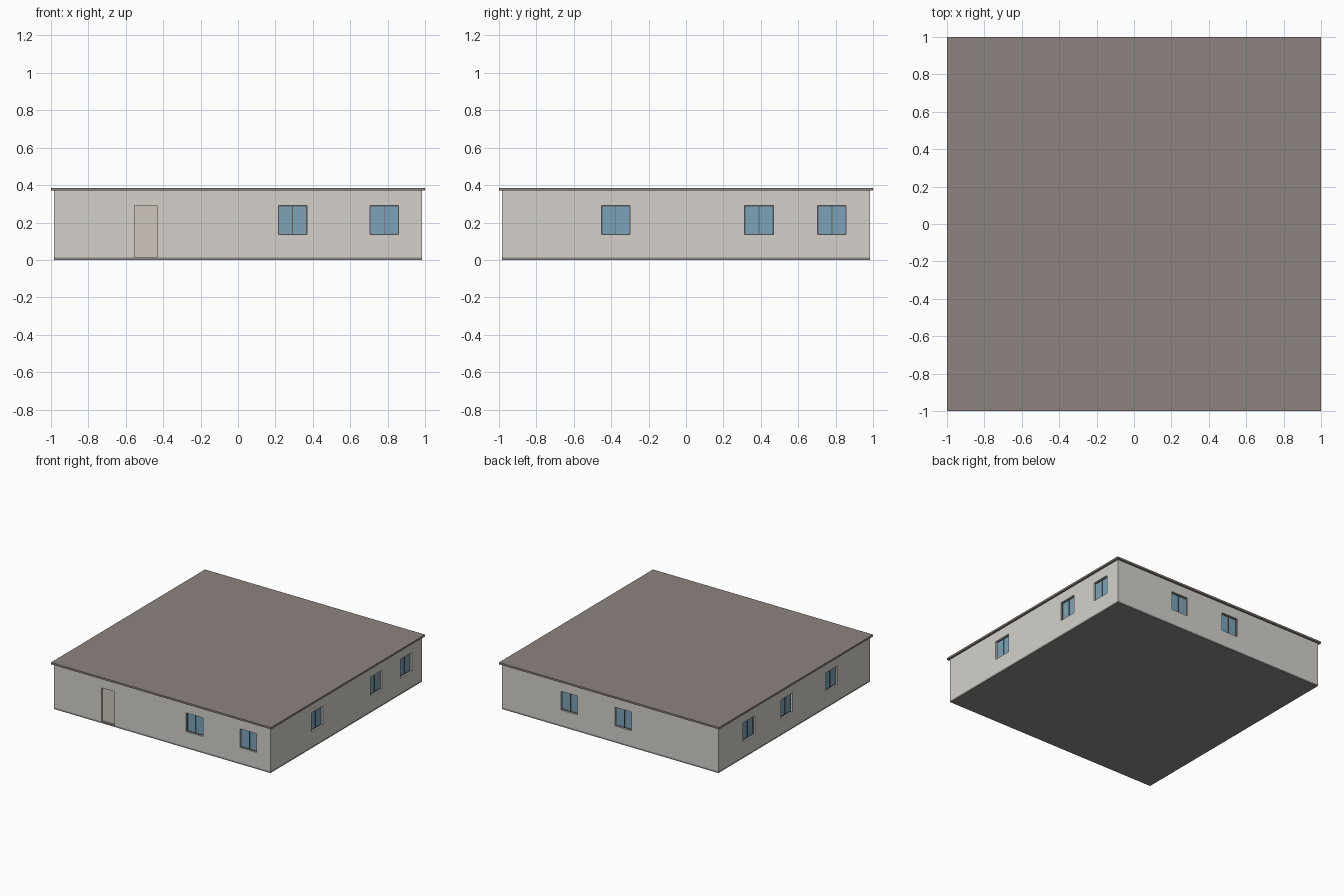
import bpy, bmesh
from math import pi
from mathutils import Matrix, Vector

if "Cube" in bpy.data.objects:
    bpy.data.objects.remove(bpy.data.objects["Cube"])

HALF = 0.983           # outer wall face
THICK = 0.03           # wall thickness
FLOOR, WALL_TOP, TOP = 0.013, 0.37, 0.385
WIN_W, WIN_Z0, WIN_Z1 = 0.153, 0.135, 0.29
DOOR_W, DOOR_X = 0.12, -0.493


def material(name, rgb):
    m = bpy.data.materials.new(name)
    m.diffuse_color = (*rgb, 1)
    m.use_nodes = True
    m.node_tree.nodes["Principled BSDF"].inputs["Base Color"].default_value = m.diffuse_color
    return m


WALL = material("plaster", (0.66, 0.64, 0.60))
ROOF = material("roof_brown", (0.27, 0.23, 0.21))
SLAB = material("slab_grey", (0.28, 0.26, 0.25))
GLASS = material("glass_blue", (0.20, 0.37, 0.48))
FRAME = material("frame_dark", (0.10, 0.11, 0.12))
DOOR = material("door_beige", (0.62, 0.57, 0.51))


def boxes(name, spans, mat=None, matrix=Matrix()):
    """One object made of boxes, each given as ((x0, x1), (y0, y1), (z0, z1))."""
    bm = bmesh.new()
    for span in spans:
        lo = Vector([s[0] for s in span])
        hi = Vector([s[1] for s in span])
        bmesh.ops.create_cube(bm, size=1, matrix=matrix @ Matrix.Translation((lo + hi) / 2)
                              @ Matrix.Diagonal((*(hi - lo), 1)))
    me = bpy.data.meshes.new(name)
    bm.to_mesh(me)
    bm.free()
    ob = bpy.data.objects.new(name, me)
    bpy.context.collection.objects.link(ob)
    if mat:
        me.materials.append(mat)
    return ob


def cut(target, cutter):
    mod = target.modifiers.new("cut", 'BOOLEAN')
    mod.operation, mod.solver, mod.object = 'DIFFERENCE', 'EXACT', cutter
    cutter.hide_render = True
    bpy.context.view_layer.objects.active = target
    bpy.ops.object.modifier_apply(modifier=mod.name)
    bpy.data.objects.remove(cutter)


# Floor slab, roof slab and wall shell
S = (-HALF, HALF)
I = (-HALF + THICK, HALF - THICK)
boxes("floor_slab", [(S, S, (0, FLOOR))], SLAB)
boxes("roof_slab", [((-1, 1), (-1, 1), (WALL_TOP, TOP))], ROOF)
walls = boxes("walls", [(S, S, (FLOOR, WALL_TOP))], WALL)
cut(walls, boxes("room_cutter", [(I, I, (-0.1, 0.5))]))

# Window centres measured along each side, seen from outside, left to right
sides = {
    "front": (0, [0.292, 0.782]),
    "right": (pi / 2, [-0.375, 0.39, 0.78]),
    "back": (pi, [-0.373, 0.118]),
    "left": (-pi / 2, [-0.585, -0.095, 0.487]),
}
CUT_Y = (-HALF - 0.05, -HALF + THICK + 0.02)
FRAME_Y = (-HALF + 0.014, -HALF + 0.026)
GLASS_Y = (-HALF + 0.018, -HALF + 0.022)
B = 0.004              # frame bar width

for side, (angle, centres) in sides.items():
    rot = Matrix.Rotation(angle, 4, 'Z')
    for n, c in enumerate(centres, 1):
        x0, x1 = c - WIN_W / 2, c + WIN_W / 2
        z = (WIN_Z0, WIN_Z1)
        cut(walls, boxes("window_cutter", [((x0, x1), CUT_Y, z)], None, rot))
        # Frame: jambs, middle bar, sill and head
        zi = (WIN_Z0 + B, WIN_Z1 - B)
        boxes(f"{side}_window_frame_{n}", [
            ((x0, x0 + B), FRAME_Y, zi), ((x1 - B, x1), FRAME_Y, zi),
            ((c - B / 2, c + B / 2), FRAME_Y, zi),
            ((x0, x1), FRAME_Y, (WIN_Z0, WIN_Z0 + B)),
            ((x0, x1), FRAME_Y, (WIN_Z1 - B, WIN_Z1))], FRAME, rot)
        # Two panes
        boxes(f"{side}_window_panes_{n}", [
            ((x0 + B, c - B / 2), GLASS_Y, zi),
            ((c + B / 2, x1 - B), GLASS_Y, zi)], GLASS, rot)

# Recessed front door
dx = (DOOR_X - DOOR_W / 2, DOOR_X + DOOR_W / 2)
cut(walls, boxes("door_cutter", [(dx, CUT_Y, (-0.05, WIN_Z1))]))
boxes("front_door", [(dx, (-HALF + 0.016, -HALF + 0.026), (FLOOR, WIN_Z1))], DOOR)
